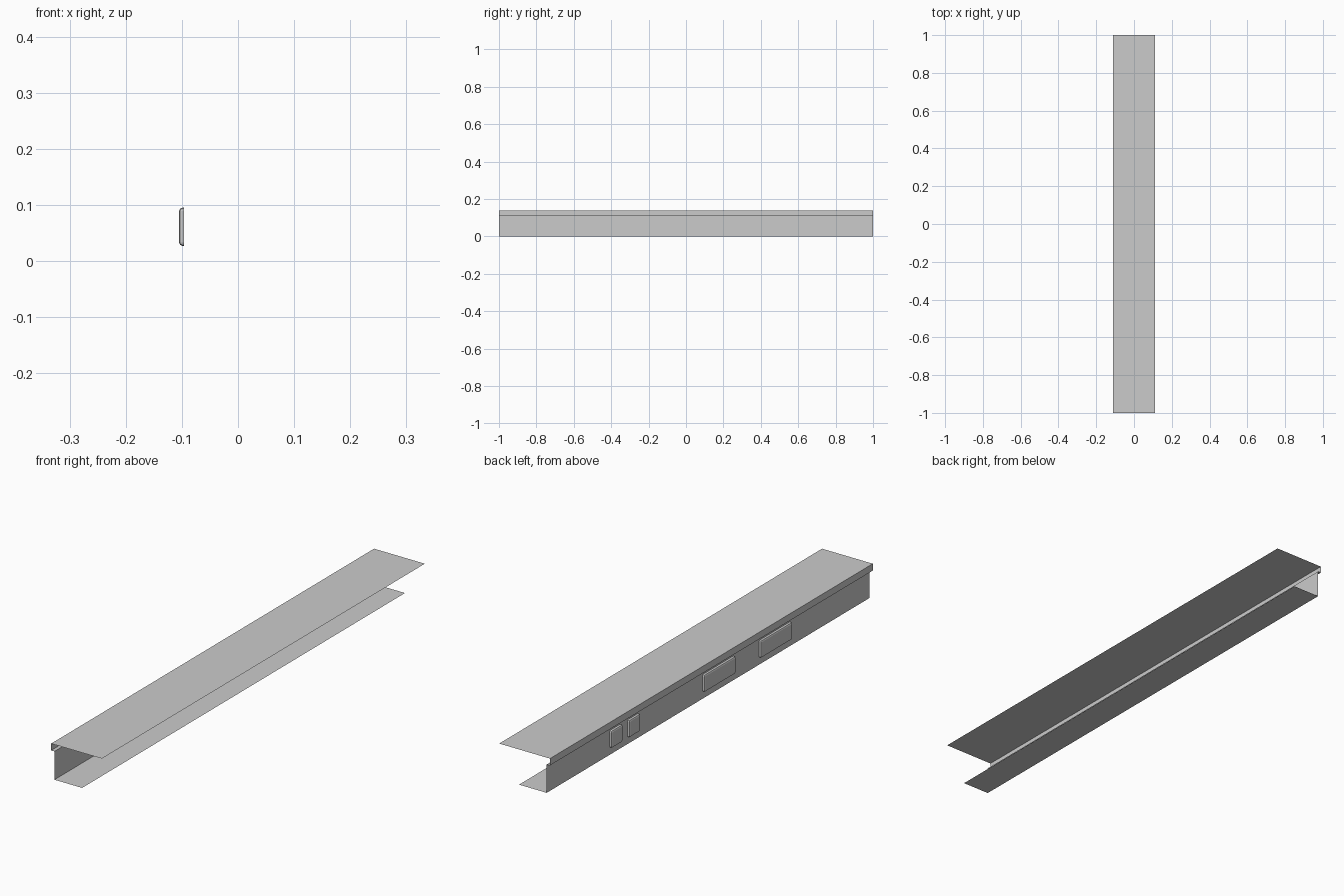
import bpy, bmesh

if "Cube" in bpy.data.objects:
    bpy.data.objects.remove(bpy.data.objects["Cube"])

WALL_X = -0.096


def make_object(name, bm):
    mesh = bpy.data.meshes.new(name)
    bm.to_mesh(mesh)
    bm.free()
    obj = bpy.data.objects.new(name, mesh)
    bpy.context.collection.objects.link(obj)
    return obj


def sheet(name, profile):
    """Sweep an open xz profile along y from -1 to 1."""
    bm = bmesh.new()
    front = [bm.verts.new((x, -1, z)) for x, z in profile]
    back = [bm.verts.new((x, 1, z)) for x, z in profile]
    for i in range(len(profile) - 1):
        bm.faces.new((front[i], front[i + 1], back[i + 1], back[i]))
    return make_object(name, bm)


def raised_panel(name, y_min, y_max):
    """Shallow box with chamfered outer edges and an open back on the wall."""
    bm = bmesh.new()
    bmesh.ops.create_cube(bm, size=1)
    x0, x1, z0, z1 = WALL_X - 0.009, WALL_X, 0.027, 0.095
    for v in bm.verts:
        v.co = (x1 if v.co.x > 0 else x0,
                y_max if v.co.y > 0 else y_min,
                z1 if v.co.z > 0 else z0)
    back = [f for f in bm.faces if f.normal.x > 0.5]
    bmesh.ops.delete(bm, geom=back, context='FACES_ONLY')
    edges = [e for e in bm.edges if not e.is_boundary]
    bmesh.ops.bevel(bm, geom=edges, offset=0.006, segments=2,
                    profile=0.5, affect='EDGES')
    return make_object(name, bm)


# Counter sheet: top slab, front lip, lip underside, wall and floor
sheet("counter_shell", [(0.11, 0.138), (-0.11, 0.138), (-0.11, 0.111),
                        (WALL_X, 0.111), (WALL_X, 0.0), (0.024, 0.0)])

# Raised panels along the wall: two small, two wide
for i, (lo, hi) in enumerate([(0.54, 0.61), (0.43, 0.50),
                              (-0.16, 0.035), (-0.51, -0.315)]):
    raised_panel(f"wall_panel_{i + 1}", lo, hi)
